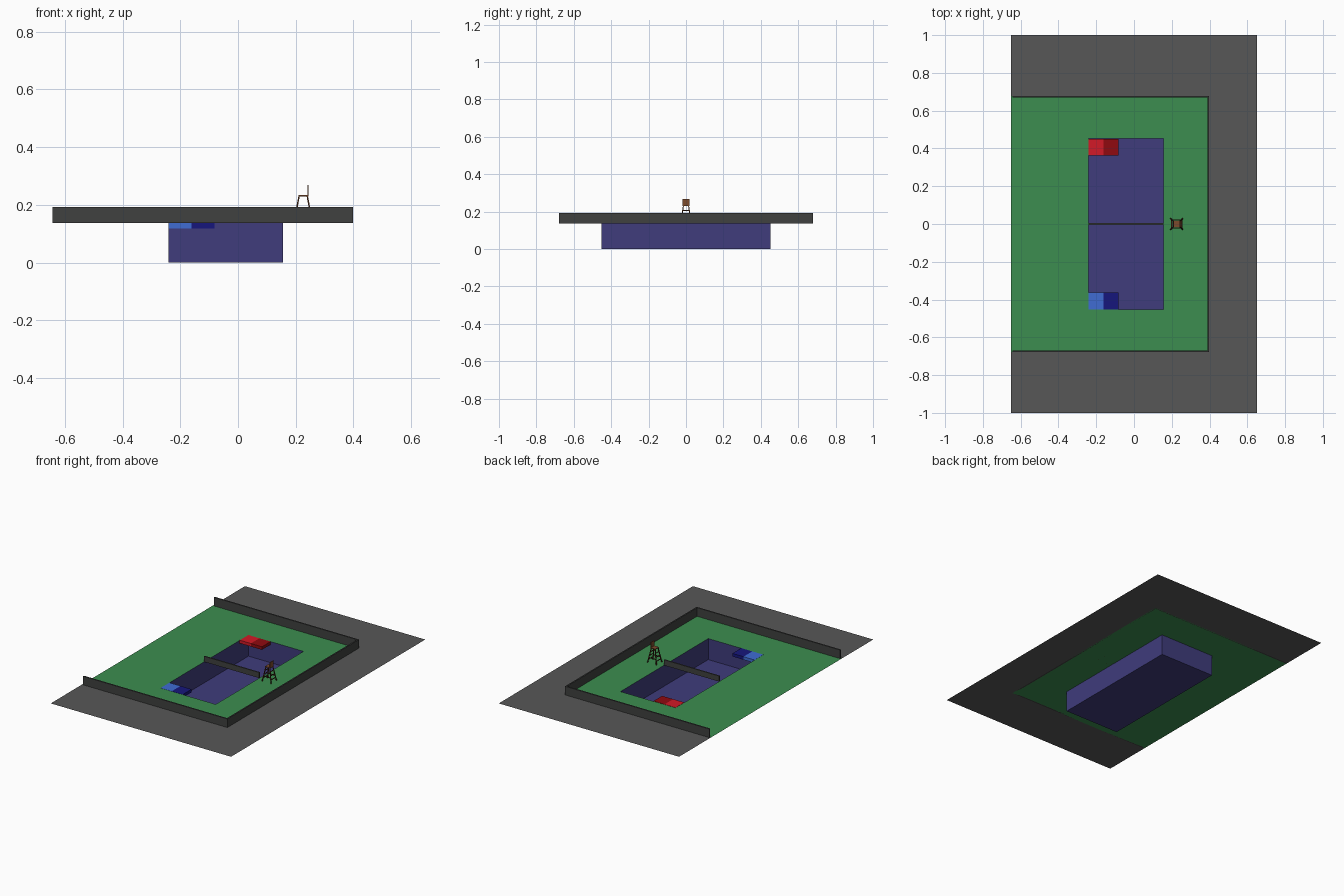
import bpy, bmesh
from mathutils import Vector

if "Cube" in bpy.data.objects:
    bpy.data.objects.remove(bpy.data.objects["Cube"])

G = 0.137                       # ground level
PX0, PX1, PY = -0.241, 0.156, 0.452   # pit footprint
CX0, CX1, CY = -0.643, 0.398, 0.678   # court footprint


def mat(name, r, g, b):
    m = bpy.data.materials.new(name)
    m.diffuse_color = (r, g, b, 1)
    m.use_nodes = True
    m.node_tree.nodes["Principled BSDF"].inputs["Base Color"].default_value = m.diffuse_color
    return m


ASPHALT = mat("asphalt", 0.095, 0.095, 0.095)
WALL = mat("dark_wall", 0.05, 0.052, 0.05)
GRASS = mat("grass", 0.045, 0.27, 0.08)
PIT = mat("pit_blue", 0.05, 0.045, 0.2)
RED = mat("red", 0.65, 0.01, 0.02)
DARK_RED = mat("dark_red", 0.28, 0.003, 0.005)
BLUE = mat("blue", 0.05, 0.15, 0.65)
DARK_BLUE = mat("dark_blue", 0.008, 0.008, 0.2)
BROWN = mat("brown", 0.2, 0.07, 0.025)
DARK_BROWN = mat("dark_brown", 0.07, 0.022, 0.008)


def finish(name, bm, material):
    me = bpy.data.meshes.new(name)
    bm.to_mesh(me)
    bm.free()
    me.materials.append(material)
    ob = bpy.data.objects.new(name, me)
    bpy.context.collection.objects.link(ob)
    return ob


def add_box(bm, x0, x1, y0, y1, z0, z1):
    vs = bmesh.ops.create_cube(bm, size=1)["verts"]
    for v in vs:
        v.co = ((x0 + x1) / 2 + v.co.x * (x1 - x0),
                (y0 + y1) / 2 + v.co.y * (y1 - y0),
                (z0 + z1) / 2 + v.co.z * (z1 - z0))
    return vs


def box(name, dims, material):
    bm = bmesh.new()
    add_box(bm, *dims)
    return finish(name, bm, material)


def sheet_with_hole(name, xs, ys, material):
    """Flat rectangle on a 3x3 grid with the centre cell left open."""
    bm = bmesh.new()
    grid = [[bm.verts.new((x, y, G)) for x in xs] for y in ys]
    for j in range(len(ys) - 1):
        for i in range(len(xs) - 1):
            if (i, j) != (len(xs) - 3 + 0 if len(xs) == 4 else 0, 1):
                bm.faces.new((grid[j][i], grid[j][i + 1], grid[j + 1][i + 1], grid[j + 1][i]))
    return finish(name, bm, material)


def beam(bm, a, b, w=0.005):
    """Square bar sheared between two points."""
    a, b = Vector(a), Vector(b)
    d = b - a
    axis = max(range(3), key=lambda k: abs(d[k]))
    for v in bmesh.ops.create_cube(bm, size=1)["verts"]:
        off = v.co * w
        t = v.co[axis] + 0.5
        off[axis] = 0
        v.co = a + d * t + off


# Surrounding ground and green court, both open in the middle
sheet_with_hole("outer_ground", (-0.65, CX1, 0.65), (-1, -CY, CY, 1), ASPHALT)
sheet_with_hole("green_court", (-0.65, PX0, PX1, CX1), (-CY, -PY, PY, CY), GRASS)

# Sunken pit, open at the top
bm = bmesh.new()
add_box(bm, PX0, PX1, -PY, PY, 0, G)
bm.normal_update()
bmesh.ops.delete(bm, geom=[f for f in bm.faces if f.normal.z > 0.9], context="FACES_ONLY")
finish("sunken_pit", bm, PIT)

# Perimeter wall: U profile open on the left
T, TOP = 0.009, 0.193
bm = bmesh.new()
outline = [(CX0, -CY), (CX1, -CY), (CX1, CY), (CX0, CY),
           (CX0, CY - T), (CX1 - T, CY - T), (CX1 - T, T - CY), (CX0, T - CY)]
face = bm.faces.new([bm.verts.new((x, y, G)) for x, y in outline])
ext = bmesh.ops.extrude_face_region(bm, geom=[face])["geom"]
bmesh.ops.translate(bm, vec=(0, 0, TOP - G),
                    verts=[v for v in ext if isinstance(v, bmesh.types.BMVert)])
bmesh.ops.recalc_face_normals(bm, faces=bm.faces)
finish("perimeter_wall", bm, WALL)

# Centre barrier across the pit
box("centre_barrier", (PX0, PX1, -0.004, 0.004, G, G + 0.036), WALL)

# Starting platforms at both ends
for name, side, light, dark in (("red", 1, RED, DARK_RED), ("blue", -1, BLUE, DARK_BLUE)):
    y0, y1 = sorted((side * 0.362, side * (PY - 0.001 if side > 0 else PY + 0.001)))
    box(name + "_platform_light", (PX0, -0.161, y0, y1, G - 0.019, G + 0.001), light)
    box(name + "_platform_dark", (-0.161, -0.081, y0, y1, G - 0.019, G + 0.001), dark)

# High chair: splayed legs, rungs, seat and back
CX, SEAT = 0.226, 0.231


def leg_at(z, sx, sy):
    k = (SEAT - z) / (SEAT - G)
    return (CX + sx * (0.014 + 0.018 * k), sy * (0.014 + 0.014 * k), z)


bm = bmesh.new()
for sx in (-1, 1):
    for sy in (-1, 1):
        beam(bm, leg_at(G, sx, sy), leg_at(SEAT, sx, sy))
finish("chair_legs", bm, DARK_BROWN)

bm = bmesh.new()
for z in (0.158, 0.182, 0.206):
    for sx in (-1, 1):
        beam(bm, leg_at(z, sx, -1), leg_at(z, sx, 1), 0.004)
for sy in (-1, 1):
    beam(bm, leg_at(0.17, -1, sy), leg_at(0.17, 1, sy), 0.004)
finish("chair_rungs", bm, DARK_BROWN)

box("chair_seat", (CX - 0.017, CX + 0.019, -0.018, 0.018, SEAT - 0.002, SEAT + 0.003), BROWN)
box("chair_back", (CX + 0.015, CX + 0.019, -0.018, 0.018, SEAT, 0.268), BROWN)
